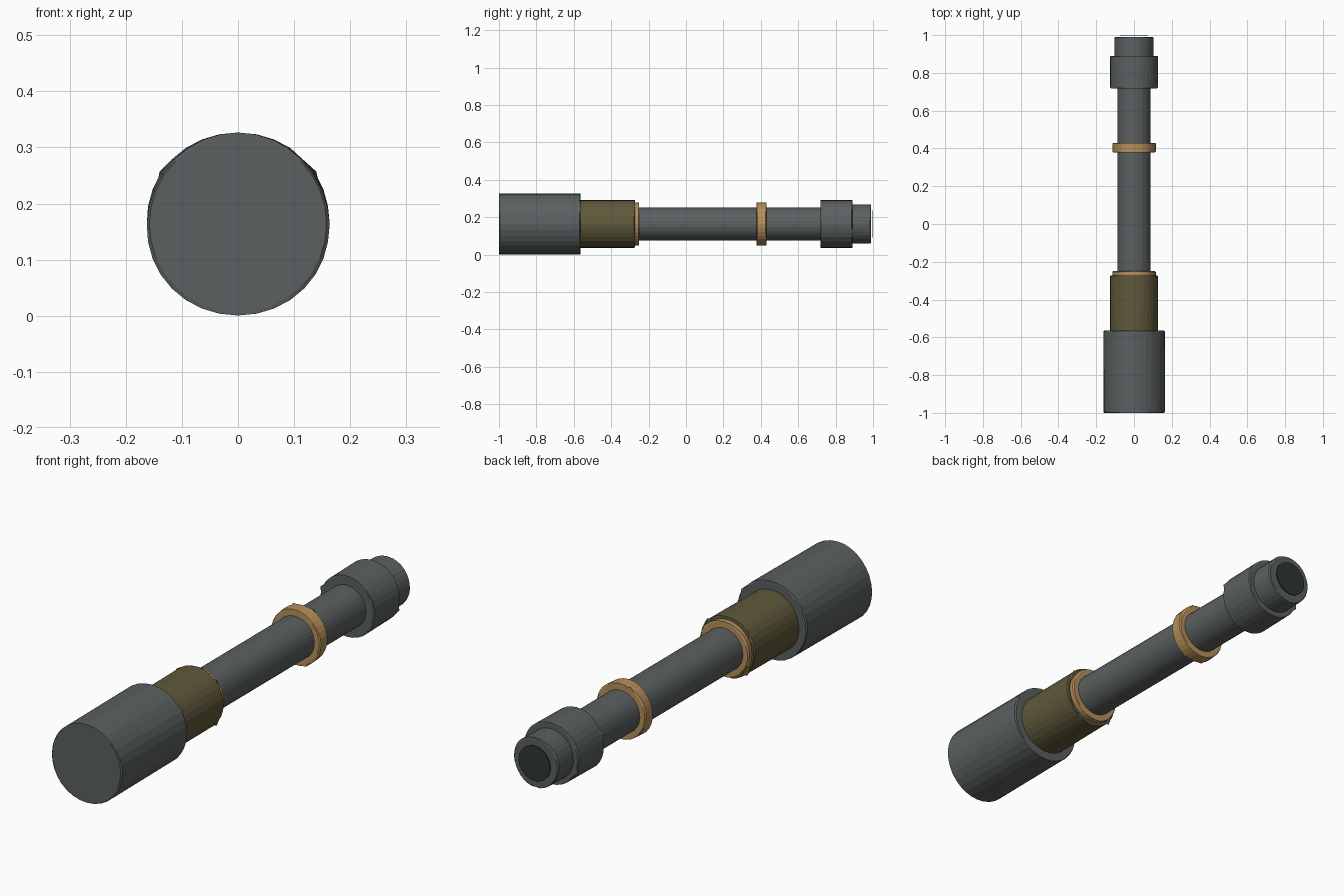
import bpy
import bmesh
import math
from mathutils import Matrix

if "Cube" in bpy.data.objects:
    bpy.data.objects.remove(bpy.data.objects["Cube"])

SIDES = 32
AXIS_Z = 0.1635


def material(name, rgb):
    m = bpy.data.materials.new(name)
    m.diffuse_color = (*rgb, 1.0)
    m.use_nodes = True
    m.node_tree.nodes["Principled BSDF"].inputs["Base Color"].default_value = m.diffuse_color
    return m


grey = material("gunmetal grey", (0.105, 0.117, 0.118))
olive = material("dark olive", (0.115, 0.100, 0.043))
tan = material("warm tan", (0.47, 0.275, 0.105))
dark = material("dark bore", (0.028, 0.036, 0.036))


def finish(name, bm, mat):
    mesh = bpy.data.meshes.new(name)
    bm.to_mesh(mesh)
    bm.free()
    mesh.materials.append(mat)
    ob = bpy.data.objects.new(name, mesh)
    bpy.context.collection.objects.link(ob)
    return ob


def tube(name, y0, y1, radius, mat, bevel=0.005):
    """Flat-sided cylinder along y with lightly chamfered rims."""
    bm = bmesh.new()
    bmesh.ops.create_cone(bm, cap_ends=True, segments=SIDES,
                          radius1=radius, radius2=radius, depth=y1 - y0)
    bm.transform(Matrix.Translation((0, (y0 + y1) / 2, AXIS_Z))
                 @ Matrix.Rotation(math.pi / 2, 4, 'X'))
    if bevel:
        rims = [e for e in bm.edges
                if abs(e.verts[0].co.y - e.verts[1].co.y) < 1e-4]
        bmesh.ops.bevel(bm, geom=rims, offset=bevel, segments=1,
                        affect='EDGES', profile=0.5)
    return finish(name, bm, mat)


# Main shaft
tube("barrel", -0.30, 0.75, 0.088, grey, 0)

# Thick front end and grip sleeve
tube("front_housing", -1.0, -0.565, 0.163, grey)
tube("grip_sleeve", -0.60, -0.272, 0.127, olive)

# Tan bands
tube("sleeve_band", -0.30, -0.25, 0.115, tan)
tube("middle_band", 0.378, 0.43, 0.115, tan)

# Stepped rear end
tube("rear_collar", 0.718, 0.89, 0.127, grey)
tube("rear_tip", 0.86, 0.99, 0.104, grey)

# Dark end disc
tube("bore_disc", 0.997, 1.0, 0.073, dark, 0)
